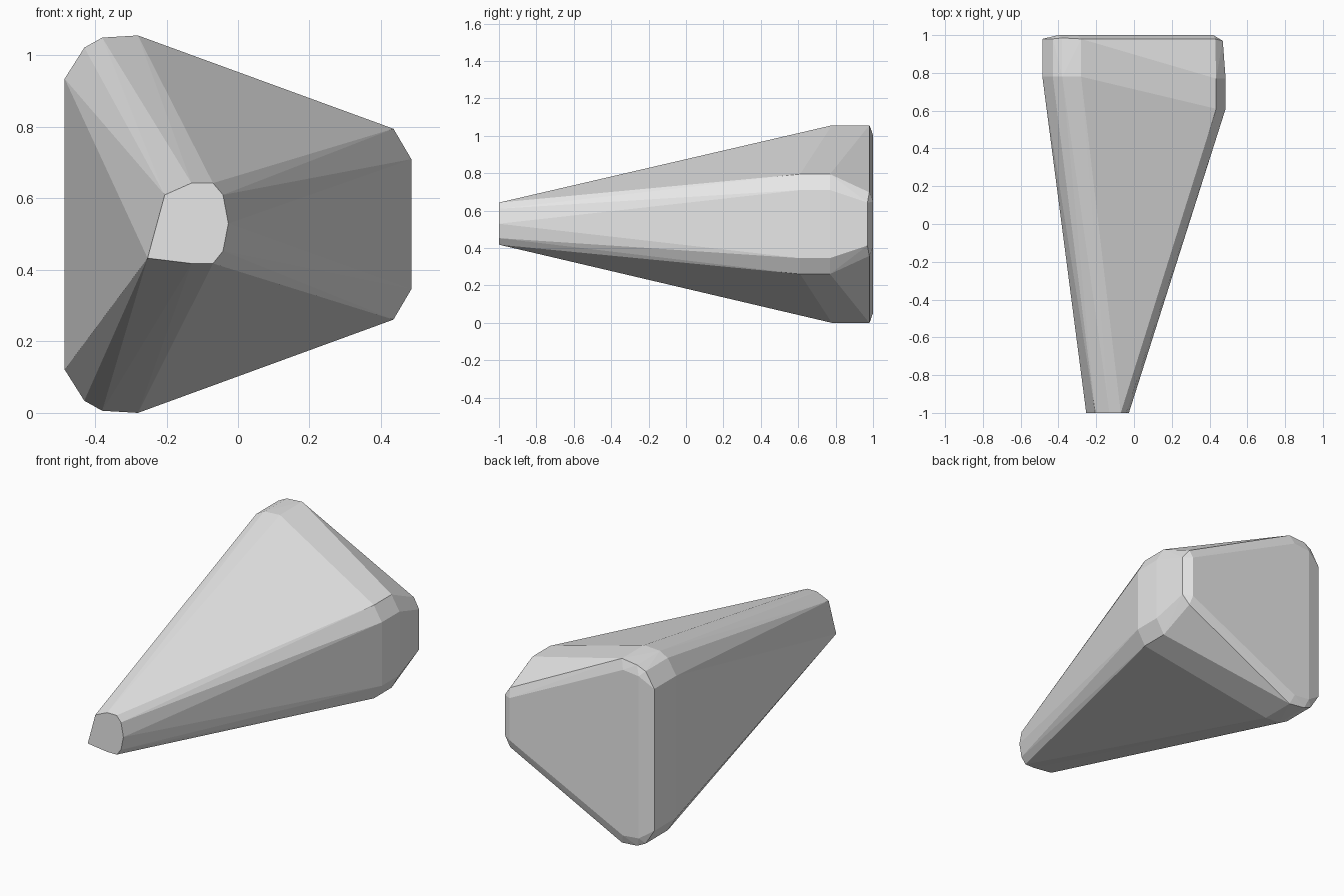
import bpy
import bmesh
import math

if "Cube" in bpy.data.objects:
    bpy.data.objects.remove(bpy.data.objects["Cube"])

MID = 0.528  # height of the symmetry plane of the wide end

grey = bpy.data.materials.new("plain grey")
grey.diffuse_color = (0.8, 0.8, 0.8, 1.0)
grey.use_nodes = True
grey.node_tree.nodes["Principled BSDF"].inputs["Base Color"].default_value = grey.diffuse_color

# Narrow flat tip outline (x, z) at the front
tip = [(-0.253, 0.433), (-0.205, 0.61), (-0.13, 0.643), (-0.07, 0.643),
       (-0.042, 0.61), (-0.027, 0.53), (-0.042, 0.453), (-0.07, 0.418),
       (-0.13, 0.418)]
points = [(x, -1.0, z) for x, z in tip]

# Upper half of the wide rounded end (x, y, height above the mid plane)
upper = [
    # left corner
    (-0.485, 0.78, 0.407), (-0.485, 0.98, 0.407),
    (-0.43, 0.78, 0.494), (-0.43, 0.98, 0.494),
    (-0.38, 0.78, 0.522), (-0.38, 0.985, 0.518),
    (-0.28, 0.78, 0.528), (-0.28, 0.98, 0.528),
    # right corner
    (0.435, 0.61, 0.267), (0.435, 0.77, 0.267),
    (0.485, 0.61, 0.182), (0.485, 0.77, 0.182),
    (0.43, 0.98, 0.17), (0.47, 0.97, 0.115),
    # back plate
    (-0.40, 1.0, 0.465), (-0.30, 1.0, 0.475), (0.42, 1.0, 0.12),
]
for x, y, h in upper:
    points += [(x, y, MID + h), (x, y, MID - h)]

# Wrap the tip and wide end in one faceted hull
bm = bmesh.new()
verts = [bm.verts.new(p) for p in points]
hull = bmesh.ops.convex_hull(bm, input=verts)
spare = {v for key in ("geom_interior", "geom_unused") for v in hull[key]
         if isinstance(v, bmesh.types.BMVert)}
bmesh.ops.delete(bm, geom=list(spare), context='VERTS')
bmesh.ops.dissolve_limit(bm, angle_limit=math.radians(1.0),
                         verts=bm.verts[:], edges=bm.edges[:])
bmesh.ops.recalc_face_normals(bm, faces=bm.faces[:])

mesh = bpy.data.meshes.new("tapered_body")
bm.to_mesh(mesh)
bm.free()
mesh.materials.append(grey)
body = bpy.data.objects.new("tapered_body", mesh)
bpy.context.collection.objects.link(body)
